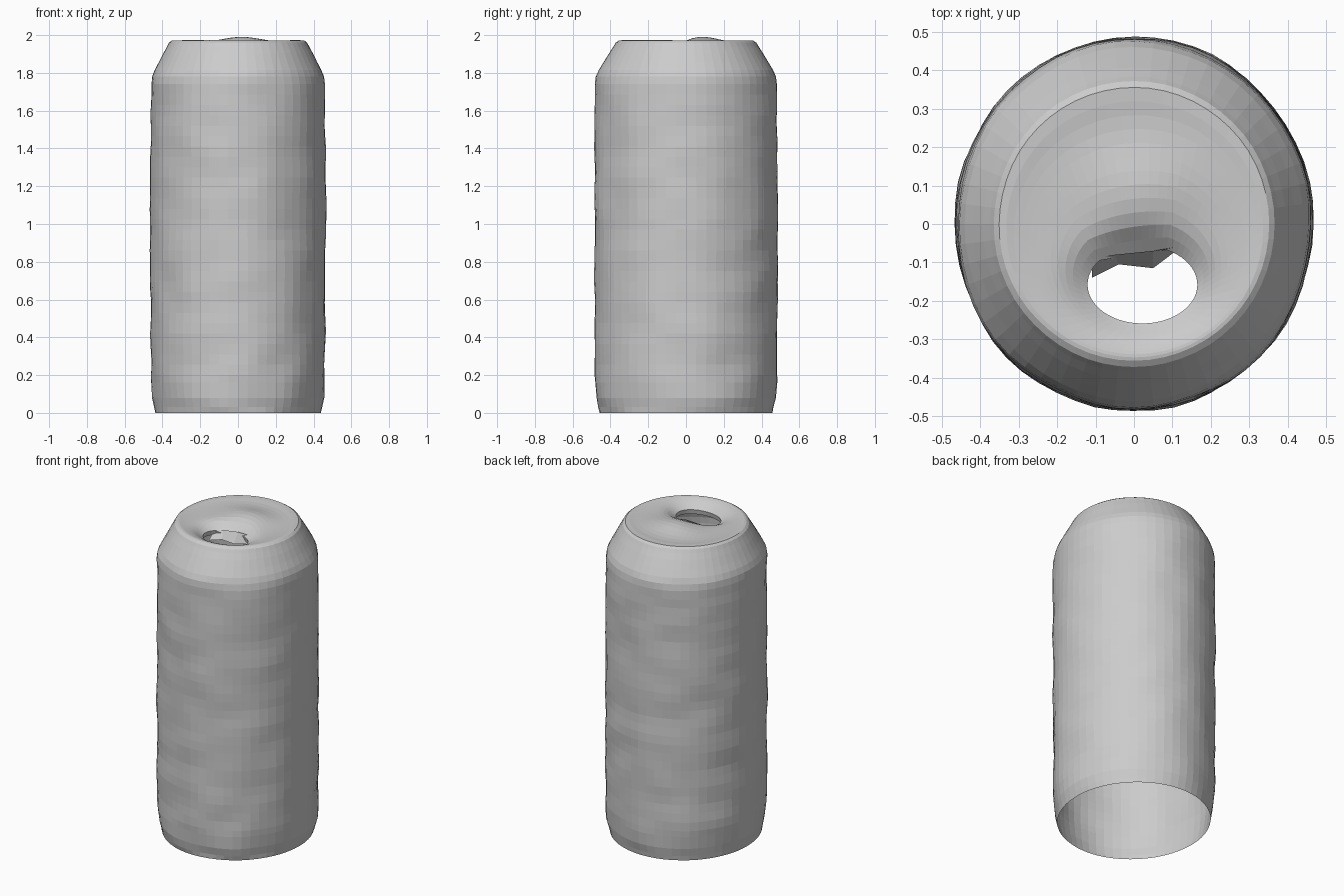
import bpy, bmesh, math
from mathutils import Vector, noise

if "Cube" in bpy.data.objects:
    bpy.data.objects.remove(bpy.data.objects["Cube"])

SEG = 56


def ring(bm, fn):
    return [bm.verts.new(fn(2 * math.pi * i / SEG)) for i in range(SEG)]


def bridge(bm, a, b):
    for i in range(SEG):
        j = (i + 1) % SEG
        bm.faces.new((a[i], a[j], b[j], b[i]))


def finish(bm, name):
    me = bpy.data.meshes.new(name)
    bm.to_mesh(me)
    bm.free()
    ob = bpy.data.objects.new(name, me)
    bpy.context.collection.objects.link(ob)
    return ob


# Can wall profile (radius, height)
profile = [(0.438, 0.0), (0.444, 0.03), (0.454, 0.08), (0.459, 0.16)]
profile += [(0.461 + 0.003 * math.sin(math.pi * k / 28), 0.2 + k * 1.54 / 28) for k in range(29)]
profile += [(0.455, 1.78), (0.441, 1.815), (0.42, 1.855), (0.395, 1.905),
            (0.376, 1.94), (0.366, 1.96), (0.352, 1.971)]


def wall_point(r, z):
    # Slightly oval section with a lightly dented surface
    def fn(a):
        x, y = r * math.cos(a), r * math.sin(a)
        amount = 0.009 if 0.02 < z < 1.8 else 0.002
        n = noise.noise(Vector((x * 5, y * 5, z * 6))) * amount
        k = 1 + n / r
        stretch = 1 + 0.045 * min(1, (r - 0.33) / 0.1)
        return (x * k, y * k * stretch, z)
    return fn


# Lid height: gentle bump behind the opening, dished around the opening
HX, HY = 0.022, -0.158


def lid_z(x, y):
    bump = 0.03 * math.exp(-((x - 0.02) ** 2 / 0.02 + (y - 0.09) ** 2 / 0.012))
    d = math.hypot((x - HX) / 1.35, y - HY)
    dish = 0.065 * math.exp(-(d / 0.125) ** 4)
    rim = 0.012 * max(0, 1 - (math.hypot(x, y) / 0.34) ** 6)
    return 1.973 + bump - dish - rim


def lid_point(t):
    def fn(a):
        ox, oy = 0.352 * math.cos(a), 0.352 * 1.01 * math.sin(a)
        # Bean-shaped mouth, flattened and slanted along its rear edge
        hx = HX + 0.143 * math.cos(a)
        hy = HY + 0.101 * math.sin(a)
        if math.sin(a) > 0:
            hy = min(hy, -0.077 + 0.16 * (hx - HX))
        x, y = ox + (hx - ox) * t, oy + (hy - oy) * t
        return (x, y, lid_z(x, y))
    return fn


bm = bmesh.new()
prev = None
for r, z in profile:
    cur = ring(bm, wall_point(r, z))
    if prev:
        bridge(bm, prev, cur)
    prev = cur
for k in range(1, 13):
    cur = ring(bm, lid_point(k / 12))
    bridge(bm, prev, cur)
    prev = cur


# Lip turned down inside the mouth
def lip(a):
    x, y, z = lid_point(1)(a)
    return (x + 0.006 * math.cos(a), y + 0.006 * math.sin(a), z - 0.03)


bridge(bm, prev, ring(bm, lip))
finish(bm, "can_body")

# Bent scrap of the opened lid hanging under the rear of the mouth
bm = bmesh.new()
pts = [(-0.11, -0.09, 1.91), (-0.05, -0.08, 1.93), (0.05, -0.07, 1.94), (0.14, -0.055, 1.93),
       (-0.11, -0.14, 1.87), (-0.04, -0.105, 1.88), (0.05, -0.115, 1.88), (0.12, -0.062, 1.88)]
v = [bm.verts.new(p) for p in pts]
for i in range(3):
    bm.faces.new((v[i], v[i + 4], v[i + 5], v[i + 1]))
finish(bm, "bent_opening_flap")
